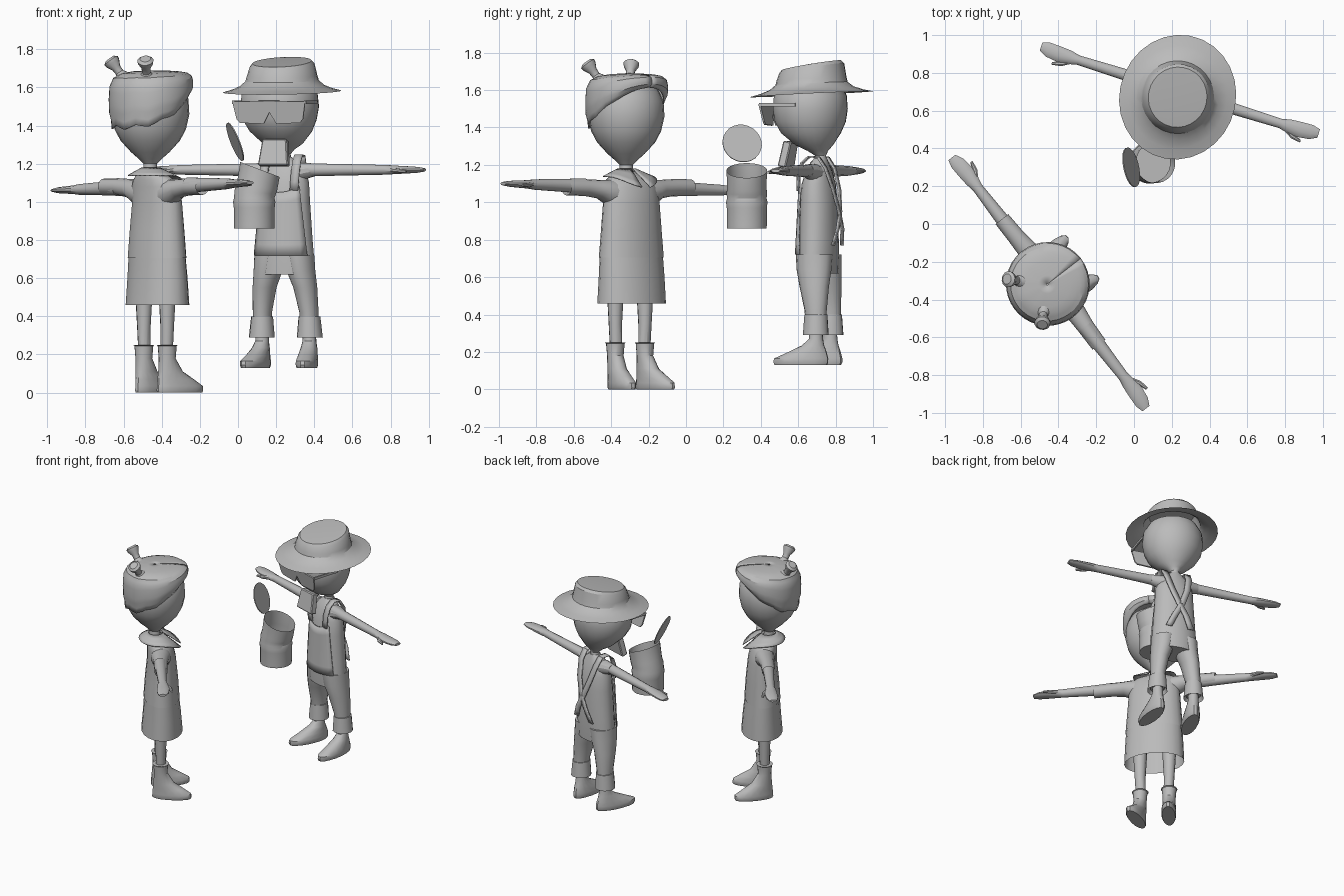
import bpy, bmesh, math
from mathutils import Matrix, Vector

GREY = bpy.data.materials.new("plain_grey")
GREY.diffuse_color = (0.5, 0.5, 0.5, 1)
AXES = {'z': ((1, 0, 0), (0, 1, 0)), 'x': ((0, 1, 0), (0, 0, 1)), 'y': ((1, 0, 0), (0, 0, 1))}
I = Matrix.Identity(4)


def place(pos, deg):
    return Matrix.Translation(pos) @ Matrix.Rotation(math.radians(deg), 4, 'Z')


def finish(name, bm, M, thick=0, smooth=True):
    bm.transform(M)
    bmesh.ops.recalc_face_normals(bm, faces=bm.faces[:])
    me = bpy.data.meshes.new(name)
    bm.to_mesh(me)
    bm.free()
    me.materials.append(GREY)
    ob = bpy.data.objects.new(name, me)
    bpy.context.collection.objects.link(ob)
    if thick:
        mod = ob.modifiers.new("thickness", 'SOLIDIFY')
        mod.thickness, mod.offset = thick, 0
    if smooth:
        bpy.ops.object.select_all(action='DESELECT')
        ob.select_set(True)
        bpy.context.view_layer.objects.active = ob
        bpy.ops.object.shade_smooth_by_angle(angle=math.radians(30))
    return ob


def loft(name, rings, M, axis='z', n=16, caps=(1, 1), warp=None, smooth=True):
    """Skin over elliptical rings (x, y, z, radius_a, radius_b)."""
    bm = bmesh.new()
    u, v = map(Vector, AXES[axis])
    rows = []
    for x, y, z, a, b in rings:
        row = []
        for k in range(n):
            t = 2 * math.pi * (k + 0.5) / n
            p = Vector((x, y, z)) + u * a * math.cos(t) + v * b * math.sin(t)
            row.append(bm.verts.new(warp(p) if warp else p))
        rows.append(row)
    for r, q in zip(rows, rows[1:]):
        for k in range(n):
            bm.faces.new((r[k], r[(k + 1) % n], q[(k + 1) % n], q[k]))
    if caps[0]:
        bm.faces.new(rows[0])
    if caps[1]:
        bm.faces.new(rows[-1])
    return finish(name, bm, M, smooth=smooth)


def grid(name, f, nu, nv, M, thick=0.0):
    """Sheet over f(u, v) with u and v from 0 to 1."""
    bm = bmesh.new()
    g = [[bm.verts.new(f(i / nu, j / nv)) for j in range(nv + 1)] for i in range(nu + 1)]
    for i in range(nu):
        for j in range(nv):
            bm.faces.new((g[i][j], g[i + 1][j], g[i + 1][j + 1], g[i][j + 1]))
    return finish(name, bm, M, thick)


def lerp_table(tab, t):
    x = t * (len(tab) - 1)
    i = min(int(x), len(tab) - 2)
    return tuple(a + (b - a) * (x - i) for a, b in zip(tab[i], tab[i + 1]))


def flip(s):
    return Matrix.Diagonal((s, 1, 1, 1))


def arm(who, M, s, x0, tip, y, z, r, drop=0):
    """Bare arm, flat hand and thumb."""
    w = tip - 0.21
    warp = lambda p: p + Vector((0, 0, drop * (p.x / tip)))
    loft(who + "_arm", [(x0, y, z, r * 1.25, r * 1.25), (x0 + .1, y, z, r * 1.1, r * 1.1),
                        (w, y, z, r * .85, r * .85), (w + .05, y, z, .038, .023),
                        (w + .11, y, z, .043, .02), (w + .17, y + .005, z, .04, .016),
                        (tip, y + .01, z, .024, .009)], M @ flip(s), 'x', 12, warp=warp)
    loft(who + "_thumb", [(w + .03, y - .015, z, .016, .014), (w + .08, y - .045, z - .005, .015, .013),
                          (w + .13, y - .058, z - .008, .008, .007)], M @ flip(s), 'x', 8, warp=warp)


# ---------------- girl ----------------
G = place((-.46, -.32, 0), 127.7)
loft("girl_head", [(0, 0, 1.12, .05, .05), (0, 0, 1.17, .036, .036), (0, 0, 1.2, .036, .036),
                   (0, 0, 1.225, .06, .06), (0, 0, 1.26, .1, .1), (0, 0, 1.32, .155, .155),
                   (0, 0, 1.38, .187, .187), (0, 0, 1.46, .205, .205), (0, 0, 1.54, .2, .2),
                   (0, 0, 1.6, .172, .172), (0, 0, 1.64, .12, .12)], G, n=24)

# hair shell: low at the back, swept up over the forehead
HAIR = [(1.38, .19), (1.46, .211), (1.53, .213), (1.6, .209), (1.645, .19), (1.668, .15), (1.68, .09), (1.686, .004)]


def hair(u, v):
    t = 2 * math.pi * u
    front = (1 + math.cos(t)) / 2
    low = 1.39 + .225 * front ** 1.6 + .012 * math.sin(9 * t) * (1 - front)
    z, r = lerp_table(HAIR, v)
    z = low + (z - 1.38) * (1.686 - low) / .306
    r = max(r, 0) * (1 + .06 * front * (1 - v))
    if v < .5:
        r = max(r, .2)
    return (r * math.sin(t), -r * math.cos(t), z)


grid("girl_hair", hair, 36, 14, G, .008)
for s in (1, -1):
    d = Vector((.05 * s, .048, .095))
    B = G @ Matrix.Translation((.1 * s, .1, 1.65)) @ d.to_track_quat('Z', 'Y').to_matrix().to_4x4()
    loft("girl_hair_bun", [(0, 0, 0, .045, .045), (0, 0, .035, .022, .022), (0, 0, .065, .024, .024),
                           (0, 0, .095, .04, .04), (0, 0, .112, .043, .043), (0, 0, .124, .028, .028)], B, n=12)

loft("girl_shirt", [(0, -.045, .705, .198, .122), (0, -.045, .85, .186, .112), (0, -.045, 1.0, .176, .097),
                    (0, -.035, 1.08, .172, .088), (0, -.025, 1.115, .15, .077), (0, -.01, 1.14, .11, .06),
                    (0, 0, 1.165, .045, .045)], G, n=20, caps=(0, 1))
loft("girl_skirt", [(0, -.048, .46, .205, .14), (0, -.048, .6, .199, .128), (0, -.045, .72, .193, .117)],
     G, n=20, caps=(0, 1))


def collar(u, v):
    t = .16 + u * (2 * math.pi - .32)
    c = math.cos(t)
    r = .048 + v * (.095 + .03 * c)
    return (r * math.sin(t), -.005 - r * c, 1.178 - v * (.04 + .06 * max(c, 0) ** 3))


grid("girl_collar", collar, 24, 3, G, .006)

for s in (1, -1):
    loft("girl_sleeve", [(.09, -.035, 1.04, .07, .08), (.17, -.033, 1.058, .065, .062),
                         (.21, -.03, 1.07, .055, .05), (.3, -.025, 1.079, .047, .045),
                         (.42, -.022, 1.08, .044, .043)], G @ flip(s), 'x', 14, (0, 0))
    arm("girl", G, s, .3, .84, -.022, 1.08, .034, -.02 * s)
    L = G @ flip(s)
    loft("girl_leg", [(.095, -.035, .2, .032, .032), (.1, -.035, .35, .036, .036),
                      (.1, -.035, .6, .05, .05)], L, n=12)
    F = L @ place((.1, -.035, 0), 10)
    loft("girl_boot", [(0, 0, .25, .056, .056), (0, 0, .245, .05, .05), (0, 0, .18, .044, .045),
                       (0, -.02, .11, .046, .07), (0, -.05, .07, .048, .105), (0, -.075, .035, .05, .133),
                       (0, -.075, .01, .05, .135), (0, -.075, 0, .045, .13)], F, n=16)

# ---------------- boy ----------------
Y = place((.24, .70, 0), -17.4)
loft("boy_head", [(0, .02, 1.18, .04, .04), (0, .02, 1.25, .03, .03), (0, .005, 1.275, .055, .055),
                  (0, -.015, 1.305, .105, .1), (-.005, -.035, 1.37, .165, .16), (-.01, -.04, 1.43, .195, .19),
                  (-.01, -.04, 1.5, .208, .2), (-.01, -.04, 1.57, .2, .195), (-.01, -.04, 1.63, .165, .165)],
     Y, n=24)


def hat_slope(p):
    k = .05 + (.12 if p.z > 1.68 else 0)
    return Vector((p.x, p.y, p.z + k * (p.y + .03)))


loft("boy_hat", [(0, -.03, 1.578, .308, .332), (0, -.03, 1.592, .26, .275), (0, -.03, 1.61, .22, .225),
                 (0, -.03, 1.635, .193, .193), (0, -.03, 1.66, .185, .187), (0, -.03, 1.715, .17, .175),
                 (0, -.03, 1.733, .155, .16), (0, -.03, 1.735, .12, .125)], Y, n=28, caps=(0, 1), warp=hat_slope)

# sunglasses: two flat lenses and temples
for s in (1, -1):
    bm = bmesh.new()
    pts = [(0, 1.53), (.2, 1.527), (.182, 1.435), (.165, 1.415), (.035, 1.41), (0, 1.47)]
    bm.faces.new([bm.verts.new((x, -.262 + .2 * (1.53 - z), z)) for x, z in pts])
    finish("boy_sunglasses_lens", bm, Y @ flip(s), .01, False)
    bm = bmesh.new()
    bmesh.ops.create_cube(bm, size=1, matrix=Matrix.Translation((.198, -.16, 1.522)) @ Matrix.Diagonal((.01, .2, .018, 1)))
    finish("boy_sunglasses_temple", bm, Y @ flip(s), 0, False)

# tapered block hanging in front of the neck
bm = bmesh.new()
bmesh.ops.create_cube(bm, size=1, matrix=Matrix.Diagonal((.15, .045, .14, 1)))
for v in bm.verts:
    v.co.x *= 1.1 if v.co.z < 0 else .88
bmesh.ops.bevel(bm, geom=bm.edges[:], offset=.006, segments=1, affect='EDGES')
finish("boy_chin_block", bm, Y @ Matrix.Translation((0, -.16, 1.257)) @ Matrix.Rotation(-.2, 4, 'X'), 0, False)

loft("boy_body", [(0, .01, .62, .163, .1), (0, .01, .7, .161, .103), (0, .01, .8, .152, .102),
                  (0, .01, 1.0, .138, .097), (0, .01, 1.1, .133, .086), (0, .012, 1.17, .115, .064),
                  (0, .015, 1.205, .075, .05), (0, .02, 1.235, .035, .035)], Y, n=20)


def bib(u, v):
    z = .72 + .36 * v
    hw = .145 - .04 * v
    x = (2 * u - 1) * hw
    a, b = .172 - .02 * v, .118 - .018 * v
    return (x, .01 - b * math.sqrt(1 - (x / a) ** 2), z - .03 * v * (1 - (2 * u - 1) ** 2))


grid("boy_bib", bib, 10, 6, Y, .008)
FRONT = [(.08, -.078, 1.06), (.086, -.075, 1.15), (.088, -.055, 1.21), (.086, -.015, 1.245), (.084, .035, 1.24)]
BACK = [(.084, .035, 1.24), (.08, .075, 1.18), (.055, .108, 1.07), (.01, .128, .95), (-.04, .13, .86), (-.08, .115, .77)]
for s in (1, -1):
    for nm, path in (("front", FRONT), ("back", BACK)):
        grid("boy_strap_" + nm, lambda u, v: Vector(lerp_table(path, u)) + Vector((.045 * (v - .5), 0, 0)),
             2 * len(path) - 2, 1, Y @ flip(s), .008)
    L = Y @ flip(s)
    arm("boy", Y, s, .08, .77, 0, 1.168, .031)
    loft("boy_shoulder", [(.07, .01, 1.15, .055, .055), (.12, .006, 1.162, .046, .043),
                          (.17, .002, 1.168, .034, .034)], L, 'x', 12)
    loft("boy_trouser_leg", [(.13, .035, .31, .048, .055), (.128, .033, .42, .05, .06),
                             (.112, .02, .55, .062, .08), (.09, .012, .64, .075, .095),
                             (.08, .01, .72, .08, .1)], L, n=16)
    loft("boy_trouser_cuff", [(.13, .035, .33, .05, .05), (.132, .035, .29, .068, .07),
                              (.13, .035, .4, .057, .063), (.13, .035, .4, .048, .055)], L, n=14, caps=(0, 0))
    F = L @ place((.13, .035, 0), 8)
    loft("boy_shoe", [(0, 0, .33, .034, .034), (0, 0, .27, .036, .038), (0, -.015, .235, .043, .06),
                      (0, -.05, .195, .05, .11), (0, -.08, .165, .055, .148), (0, -.082, .145, .055, .15),
                      (0, -.082, .13, .05, .143)], F, n=16)

# ---------------- floating can with open lid ----------------
SLOPES = {.86: 0, .88: 0, .97: 0, 1.0: 0, 1.02: 0, 1.05: .1, 1.08: .2, 1.17: .38}


def can_bend(p):
    k = next((v for z, v in SLOPES.items() if abs(z - p.z) < 1e-4), 0)
    cx = {1.17: .115, 1.08: .1, 1.05: .09}.get(round(p.z, 3), .085)
    return Vector((p.x, p.y, p.z - k * (p.x - cx)))


loft("can", [(.085, .325, .86, .107, .107), (.085, .325, .88, .108, .108), (.085, .325, .97, .108, .108),
             (.085, .325, 1.0, .112, .112), (.085, .325, 1.02, .107, .107), (.09, .325, 1.05, .109, .109),
             (.1, .325, 1.08, .106, .106), (.115, .325, 1.17, .104, .109)], I, n=24, caps=(1, 0), warp=can_bend)
lid_turn = Vector((.9, .2, .36)).to_track_quat('Z', 'Y').to_matrix().to_4x4()
loft("can_lid", [(0, 0, -.003, .107, .107), (0, 0, .003, .107, .107)],
     Matrix.Translation((-.015, .3, 1.315)) @ lid_turn, n=24)
